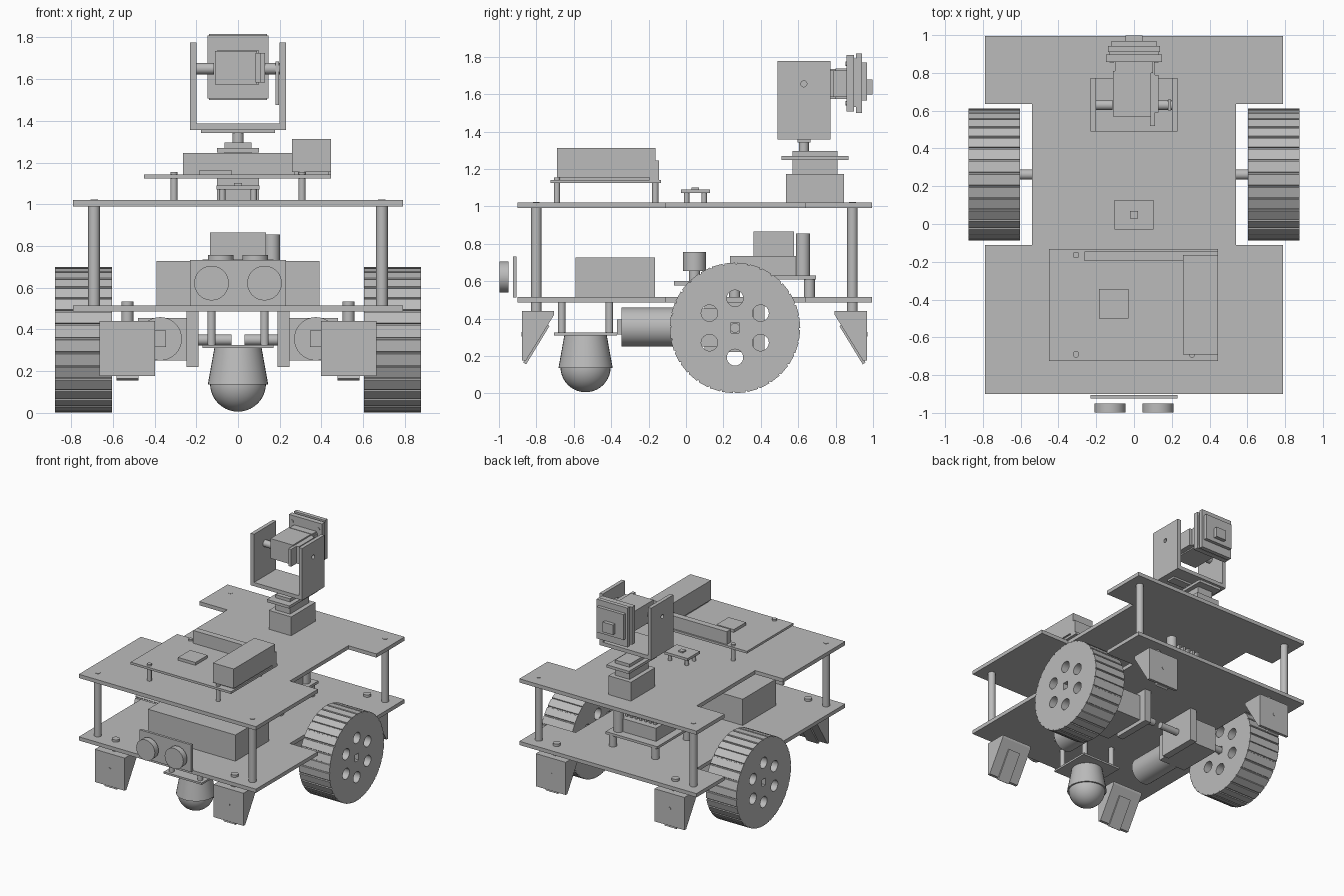
import bpy
import bmesh
from math import pi, sin, cos
from mathutils import Matrix, Vector

cube = bpy.data.objects.get("Cube")
if cube:
    bpy.data.objects.remove(cube, do_unlink=True)

grey = bpy.data.materials.new("plain_grey")
grey.use_nodes = True
grey.diffuse_color = (0.5, 0.5, 0.5, 1)
grey.node_tree.nodes["Principled BSDF"].inputs["Base Color"].default_value = (0.5, 0.5, 0.5, 1)

MIDDLE = 0.045  # fore-aft symmetry line of the decks
built = []
TURN = {"x": Matrix.Rotation(pi / 2, 4, "Y"), "y": Matrix.Rotation(pi / 2, 4, "X"), "z": Matrix()}


def add(name, bm):
    bmesh.ops.recalc_face_normals(bm, faces=bm.faces)
    mesh = bpy.data.meshes.new(name)
    bm.to_mesh(mesh)
    bm.free()
    mesh.materials.append(grey)
    obj = bpy.data.objects.new(name, mesh)
    bpy.context.collection.objects.link(obj)
    built.append(obj)
    return obj


def box(name, x, y, z):
    """Box from (low, high) spans."""
    bm = bmesh.new()
    spans = (x, y, z)
    size = [s[1] - s[0] for s in spans]
    mid = Vector([(s[0] + s[1]) / 2 for s in spans])
    bmesh.ops.create_cube(bm, size=1, matrix=Matrix.Translation(mid) @ Matrix.Diagonal((*size, 1)))
    return add(name, bm)


def rod(name, centre, radius, length, axis="z", top=None):
    """Cylinder or cone about its centre."""
    bm = bmesh.new()
    bmesh.ops.create_cone(bm, cap_ends=True, segments=32, radius1=radius,
                          radius2=radius if top is None else top, depth=length,
                          matrix=Matrix.Translation(centre) @ TURN[axis])
    return add(name, bm)


def post(name, x, y, low, high, radius):
    return rod(name, (x, y, (low + high) / 2), radius, high - low)


def ring(cx, cy, radius, count=32):
    return [(cx + radius * cos(2 * pi * i / count), cy + radius * sin(2 * pi * i / count))
            for i in range(count)]


def slab(name, loops, thickness):
    """Flat outline with holes, extruded about local z."""
    curve = bpy.data.curves.new(name, "CURVE")
    curve.dimensions, curve.fill_mode, curve.extrude = "2D", "BOTH", thickness / 2
    for loop in loops:
        spline = curve.splines.new("POLY")
        spline.points.add(len(loop) - 1)
        for point, (x, y) in zip(spline.points, loop):
            point.co = (x, y, 0, 1)
        spline.use_cyclic_u = True
    temp = bpy.data.objects.new(name, curve)
    bpy.context.collection.objects.link(temp)
    mesh = bpy.data.meshes.new_from_object(temp.evaluated_get(bpy.context.evaluated_depsgraph_get()))
    bpy.data.objects.remove(temp)
    bm = bmesh.new()
    bm.from_mesh(mesh)
    bmesh.ops.remove_doubles(bm, verts=bm.verts, dist=0.0001)
    return add(name, bm)


def extrude_x(name, profile, low, high):
    """Profile in y, z swept along x."""
    bm = bmesh.new()
    face = bm.faces.new([bm.verts.new((low, y, z)) for y, z in profile])
    out = bmesh.ops.extrude_face_region(bm, geom=[face])["geom"]
    bmesh.ops.translate(bm, vec=(high - low, 0, 0), verts=[v for v in out if isinstance(v, bmesh.types.BMVert)])
    return add(name, bm)


# Two decks with wheel notches, and the pillars between them
half = [(0.79, -0.9), (0.79, -0.11), (0.54, -0.11), (0.54, 0.635), (0.79, 0.635), (0.79, 0.995)]
outline = half + [(-x, y) for x, y in reversed(half)]
for name, z in (("lower_deck", 0.501), ("upper_deck", 1.005)):
    slab(name, [outline], 0.03).location.z = z

for sx in (-1, 1):
    for sy in (-1, 1):
        y = MIDDLE + sy * 0.845
        post("deck_pillar", sx * 0.69, y, 0.51, 1.0, 0.028)
        post("deck_screw", sx * 0.69, y, 1.0, 1.023, 0.018)

        # Wedge-shaped edge sensors under the deck corners
        post("sensor_bolt", sx * 0.53, y, 0.43, 0.535, 0.028)
        wedge = [(-0.922, 0.44), (-0.75, 0.44), (-0.75, 0.42), (-0.9, 0.177), (-0.922, 0.177)]
        strip = [(-0.79, 0.37), (-0.775, 0.36), (-0.9, 0.155), (-0.915, 0.165)]
        for name, shape, w in (("edge_sensor", wedge, 0.133), ("sensor_strip", strip, 0.052)):
            extrude_x(name, [(MIDDLE - sy * v, z) for v, z in shape], sx * 0.53 - w, sx * 0.53 + w)
        rod("sensor_eye", (sx * 0.53, MIDDLE + sy * 0.922, 0.315), 0.012, 0.006, "y")
        post("caster_post", sx * 0.127, -0.537 + sy * 0.127, 0.32, 0.49, 0.02)
        post("controller_post", sx * 0.307, -0.427 + sy * 0.263, 1.01, 1.155, 0.017)
        post("sensor_board_post", sx * 0.075, 0.05 + sy * 0.047, 1.01, 1.08, 0.015)
        post("driver_post", sx * 0.19, 0.46 + sy * 0.2, 0.51, 0.62, 0.03)

    # Treaded wheel with six round holes and a square hub
    tread = []
    for i in range(32):
        for step, radius in ((0, 0.349), (0.82, 0.349), (0.86, 0.341), (0.96, 0.341)):
            a = 2 * pi * (i + step) / 32
            tread.append((radius * cos(a), radius * sin(a)))
    holes = [ring(0.158 * sin(i * pi / 3), 0.158 * cos(i * pi / 3), 0.044) for i in range(6)]
    hub = [(-0.022, -0.028), (0.022, -0.028), (0.022, 0.028), (-0.022, 0.028)]
    wheel = slab("wheel", [tread, hub] + holes, 0.273)
    wheel.rotation_euler = (pi / 2, 0, pi / 2)
    wheel.location = (sx * 0.74, 0.262, 0.35)

    # Drive motor, gearbox, bracket and axle
    def side(a, b):
        return tuple(sorted((sx * a, sx * b)))
    rod("axle", (sx * 0.325, 0.262, 0.35), 0.026, 0.59, "x")
    rod("motor", (sx * 0.373, -0.17, 0.355), 0.104, 0.35, "y")
    box("motor_terminal", side(0.345, 0.455), (-0.37, -0.34), (0.315, 0.395))
    box("gearbox", side(0.245, 0.48), (0.0, 0.36), (0.25, 0.455))
    box("motor_bracket", side(0.19, 0.246), (0.1, 0.42), (0.22, 0.49))

    # Range finder barrels and drive relays
    rod("range_barrel", (sx * 0.127, -0.973, 0.622), 0.083, 0.048, "y")
    post("relay_cap", sx * 0.083, 0.045, 0.655, 0.757, 0.062)
    post("relay_stem", sx * 0.083, 0.045, 0.59, 0.66, 0.03)
    post("relay_post", sx * 0.15, 0.03, 0.51, 0.59, 0.02)

# Ball caster
box("caster_plate", (-0.17, 0.17), (-0.705, -0.37), (0.31, 0.325))
post("caster_housing", 0, -0.537, 0.135, 0.312, 0.145).data.update()
housing = built[-1].data
for v in housing.vertices:
    if v.co.z > 0.3:
        v.co.x *= 0.78
        v.co.y = -0.537 + (v.co.y + 0.537) * 0.78
bm = bmesh.new()
bmesh.ops.create_uvsphere(bm, u_segments=32, v_segments=20, radius=0.134,
                          matrix=Matrix.Translation((0, -0.537, 0.14)))
add("caster_ball", bm)

# Lower deck equipment
box("battery", (-0.39, 0.39), (-0.59, -0.165), (0.513, 0.727))
box("range_board", (-0.23, 0.23), (-0.925, -0.905), (0.513, 0.732))
box("relay_board", (-0.2, 0.2), (-0.065, 0.17), (0.578, 0.6))
box("driver_board", (-0.23, 0.23), (0.235, 0.695), (0.61, 0.63))
box("driver_block", (-0.17, 0.17), (0.235, 0.625), (0.625, 0.735))
box("heat_sink", (-0.135, 0.135), (0.36, 0.53), (0.73, 0.865))
for i in range(7):
    x = -0.126 + i * 0.042
    box("heat_sink_fin", (x - 0.009, x + 0.009), (0.52, 0.578), (0.73, 0.865))
post("capacitor", 0.163, 0.625, 0.63, 0.855, 0.038)

# Controller board on the upper deck
box("controller_board", (-0.45, 0.445), (-0.725, -0.133), (1.124, 1.142))
box("port_block", (0.26, 0.445), (-0.69, -0.163), (1.155, 1.312))
box("port_base", (0.27, 0.435), (-0.67, -0.18), (1.14, 1.157))
box("pin_header", (-0.263, 0.445), (-0.195, -0.145), (1.142, 1.245))
box("controller_chip", (-0.185, -0.03), (-0.5, -0.345), (1.14, 1.165))
box("sensor_board", (-0.104, 0.104), (-0.028, 0.127), (1.07, 1.09))
box("sensor_chip", (-0.02, 0.02), (0.03, 0.07), (1.085, 1.101))

# Pan servo
box("pan_servo", (-0.1, 0.1), (0.535, 0.845), (1.02, 1.172))
box("pan_servo_neck", (-0.065, 0.065), (0.57, 0.81), (1.17, 1.295))
box("pan_servo_flange", (-0.1, 0.1), (0.51, 0.87), (1.248, 1.27))
post("pan_shaft", 0, 0.63, 1.29, 1.35, 0.027)
box("pan_horn", (-0.177, 0.177), (0.595, 0.665), (1.342, 1.358))

# Tilt cradle and servo
box("cradle_floor", (-0.23, 0.23), (0.49, 0.772), (1.357, 1.387))
for sx in (-1, 1):
    wall = slab("cradle_wall", [[(0.49, 1.357), (0.772, 1.357), (0.772, 1.776), (0.49, 1.776)],
                                ring(0.63, 1.655, 0.016)], 0.03)
    wall.rotation_euler = (pi / 2, 0, pi / 2)
    wall.location.x = sx * 0.215
    rod("tilt_shaft", (sx * 0.16, 0.63, 1.65), 0.027, 0.09, "x")
box("tilt_horn", (0.18, 0.196), (0.6, 0.66), (1.475, 1.685))
box("tilt_servo", (-0.11, 0.09), (0.57, 0.81), (1.575, 1.735))
box("tilt_servo_cap", (0.085, 0.13), (0.59, 0.79), (1.585, 1.725))
box("tilt_servo_flange", (0.085, 0.11), (0.52, 0.86), (1.585, 1.725))
box("camera_mount", (-0.1, 0.1), (0.8, 0.865), (1.575, 1.738))

# Camera
box("camera_back", (-0.147, 0.147), (0.858, 0.898), (1.507, 1.81))
box("camera_spacer", (-0.13, 0.13), (0.895, 0.915), (1.53, 1.79))
box("camera_face", (-0.138, 0.138), (0.91, 0.942), (1.5, 1.817))
box("camera_bezel", (-0.12, 0.12), (0.94, 0.968), (1.565, 1.77))
box("camera_lens", (-0.045, 0.045), (0.965, 0.997), (1.597, 1.677))
for x in (-0.117, 0.117):
    for z in (1.55, 1.762):
        rod("camera_screw", (x, 0.857, z), 0.012, 0.006, "y")

# Round parts smooth, hard edges kept
bpy.ops.object.select_all(action="DESELECT")
for obj in built:
    obj.select_set(True)
bpy.context.view_layer.objects.active = built[0]
bpy.ops.object.shade_smooth_by_angle()
